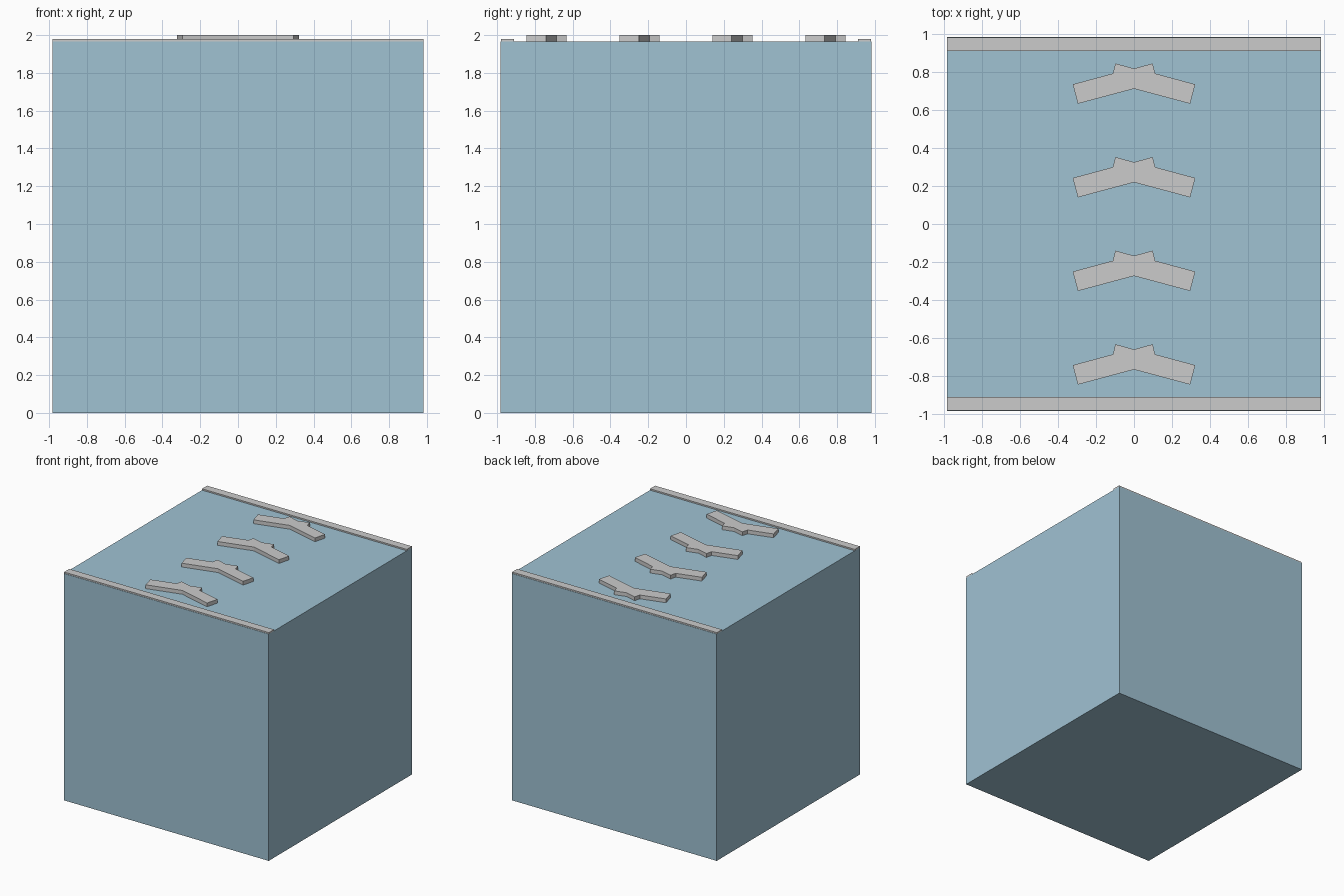
import bpy, bmesh, math
from mathutils import Vector

if "Cube" in bpy.data.objects:
    bpy.data.objects.remove(bpy.data.objects["Cube"])

HALF = 0.983     # half width of the block
DECK = 1.967     # height of the block's top face


def new_object(name, bm):
    bmesh.ops.recalc_face_normals(bm, faces=bm.faces)
    mesh = bpy.data.meshes.new(name)
    bm.to_mesh(mesh)
    bm.free()
    obj = bpy.data.objects.new(name, mesh)
    bpy.context.collection.objects.link(obj)
    return obj


def box(name, size, centre):
    bm = bmesh.new()
    bmesh.ops.create_cube(bm, size=1)
    bmesh.ops.scale(bm, vec=size, verts=bm.verts)
    bmesh.ops.translate(bm, vec=centre, verts=bm.verts)
    return new_object(name, bm)


def prism(name, outline, y, z0, z1):
    bm = bmesh.new()
    face = bm.faces.new([bm.verts.new((px, py + y, z0)) for px, py in outline])
    top = bmesh.ops.extrude_face_region(bm, geom=[face], use_keep_orig=True)
    verts = [g for g in top["geom"] if isinstance(g, bmesh.types.BMVert)]
    bmesh.ops.translate(bm, vec=(0, 0, z1 - z0), verts=verts)
    return new_object(name, bm)


# Main block
block = box("block", (2 * HALF, 2 * HALF, DECK), (0, 0, DECK / 2))
blue = bpy.data.materials.new("block_blue")
blue.diffuse_color = (0.35, 0.54, 0.65, 1)
blue.use_nodes = True
blue.node_tree.nodes["Principled BSDF"].inputs["Base Color"].default_value = blue.diffuse_color
block.data.materials.append(blue)

# Edge strips along front and back of the top
for side, name in ((-1, "front_edge_strip"), (1, "back_edge_strip")):
    box(name, (2 * HALF, 0.07, 0.012), (0, side * 0.945, DECK + 0.006))

# Arrow markings: two crossing bars, right half mirrored to the left
right = [(0, 0.223 - 0.251 + 0.001), (0.295, -0.106), (0.322, -0.004),
         (0.111, 0.053), (0.098, 0.106), (0, 0.079)]
outline = right + [(-x, y) for x, y in reversed(right[1:-1])]
for i in range(4):
    prism(f"arrow_marking_{i + 1}", outline, -0.738 + 0.492 * i, DECK, 2.0)
